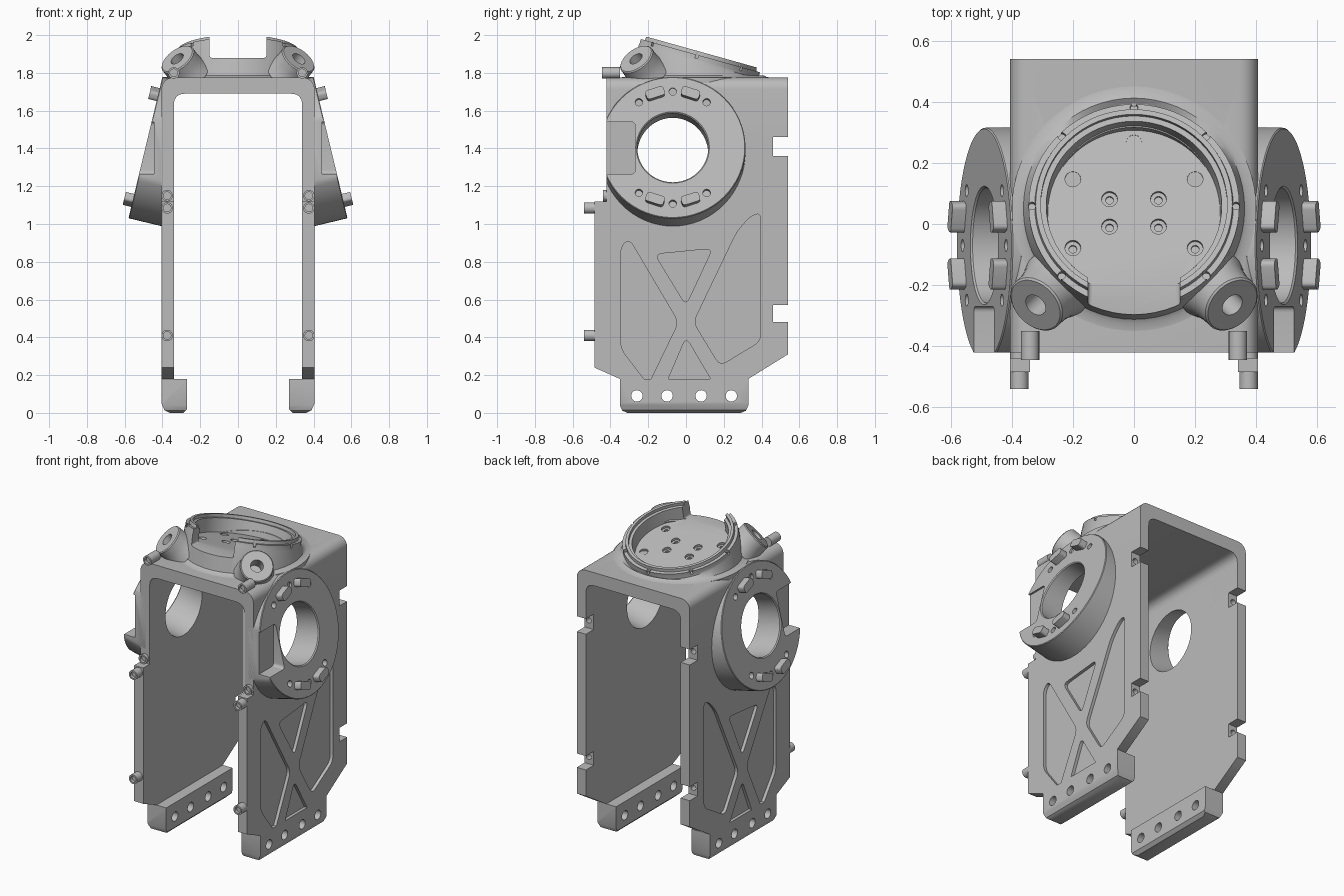
import bpy, bmesh, math
from mathutils import Matrix, Vector

if "Cube" in bpy.data.objects:
    bpy.data.objects.remove(bpy.data.objects["Cube"])

grey = bpy.data.materials.new("plain grey")
grey.use_nodes = True
COLOR = (0.5, 0.5, 0.5, 1)
grey.diffuse_color = COLOR
grey.node_tree.nodes["Principled BSDF"].inputs["Base Color"].default_value = COLOR


# ---- helpers ----
def frame(origin, x_axis, normal):
    z = Vector(normal).normalized()
    x = Vector(x_axis)
    x = (x - z * x.dot(z)).normalized()
    m = Matrix((x, z.cross(x), z)).transposed().to_4x4()
    m.translation = origin
    return m


def rounded(pts, r, seg=4):
    """Replace every corner of a 2D outline with a short curve."""
    pts = [Vector(p) for p in pts]
    out = []
    for i, p in enumerate(pts):
        a, b = pts[i - 1] - p, pts[(i + 1) % len(pts)] - p
        p0 = p + a.normalized() * min(r, 0.45 * a.length)
        p1 = p + b.normalized() * min(r, 0.45 * b.length)
        for k in range(seg + 1):
            t = k / seg
            out.append(p0 * (1 - t) ** 2 + p * 2 * t * (1 - t) + p1 * t * t)
    return out


def prism(pts, lo, hi, m):
    """Extrude a 2D outline along local z."""
    bm = bmesh.new()
    low = [bm.verts.new(m @ Vector((x, y, lo))) for x, y in pts]
    top = [bm.verts.new(m @ Vector((x, y, hi))) for x, y in pts]
    bm.faces.new(low)
    bm.faces.new(top)
    for i in range(len(pts)):
        bm.faces.new((low[i - 1], low[i], top[i], top[i - 1]))
    bmesh.ops.recalc_face_normals(bm, faces=bm.faces)
    return bm


def box(x0, x1, y0, y1):
    return [(x0, y0), (x1, y0), (x1, y1), (x0, y1)]


def loft(rings, n=32):
    """Skin circles given as (radius, height, frame) and cap both ends."""
    bm = bmesh.new()
    loops = []
    for r, h, m in rings:
        loops.append([bm.verts.new(m @ Vector((r * math.cos(math.tau * i / n),
                                               r * math.sin(math.tau * i / n), h)))
                      for i in range(n)])
    for a, b in zip(loops, loops[1:]):
        for i in range(n):
            j = (i + 1) % n
            bm.faces.new((a[i], a[j], b[j], b[i]))
    bm.faces.new(loops[0])
    bm.faces.new(loops[-1])
    bmesh.ops.recalc_face_normals(bm, faces=bm.faces)
    return bm


def lathe(profile, m, n=32):
    return loft([(r, h, m) for r, h in profile], n)


def rod(x, y, r, lo, hi, m, n=24):
    return lathe([(r, lo), (r, hi)], m @ Matrix.Translation((x, y, 0)), n)


def flipped(bm):
    new = bm.copy()
    new.transform(Matrix.Scale(-1, 4, (1, 0, 0)))
    bmesh.ops.reverse_faces(new, faces=new.faces)
    return new


def make(name, bm):
    mesh = bpy.data.meshes.new(name)
    bm.to_mesh(mesh)
    obj = bpy.data.objects.new(name, mesh)
    bpy.context.scene.collection.objects.link(obj)
    mesh.materials.append(grey)
    return obj


def finish(obj, cutters=()):
    """Subtract the cutters, then smooth with sharp edges kept."""
    helpers = [make("cutter", c) for c in cutters]
    for h in helpers:
        h.hide_render = True
        mod = obj.modifiers.new("cut", 'BOOLEAN')
        mod.operation, mod.solver, mod.object = 'DIFFERENCE', 'EXACT', h
    if helpers:
        bpy.context.view_layer.update()
        graph = bpy.context.evaluated_depsgraph_get()
        mesh = bpy.data.meshes.new_from_object(obj.evaluated_get(graph))
        obj.modifiers.clear()
        obj.data = mesh
        for h in helpers:
            bpy.data.objects.remove(h)
    obj.data.shade_smooth()
    obj.data.set_sharp_from_angle(angle=math.radians(32))


def pair(name, bm, cutters=()):
    left = make("left_" + name, bm)
    finish(left, cutters)
    done = bmesh.new()
    done.from_mesh(left.data)
    finish(make("right_" + name, flipped(done)))


SIDE = frame((0, 0, 0), (0, 1, 0), (1, 0, 0))       # local (y, z), depth x
FRONT = frame((0, 0, 0), (1, 0, 0), (0, -1, 0))     # local (x, z), depth -y
TILT = math.radians(13.5)
DISC = frame((0.49, -0.07, 1.405), (0, 1, 0), (math.cos(TILT), 0, math.sin(TILT)))
LEAN = math.radians(15.6)
DISH = frame((0, 0.065, 1.915), (1, 0, 0), (0, math.sin(LEAN), math.cos(LEAN)))

# ---- main channel with rounded top corners, pockets and bores ----
outline = [(-0.42, 1.775), (-0.42, 1.12), (-0.485, 1.12), (-0.485, 0.24), (-0.35, 0.18),
           (0.33, 0.18), (0.54, 0.31), (0.54, 0.48), (0.46, 0.48), (0.46, 0.57),
           (0.54, 0.57), (0.54, 1.36), (0.46, 1.36), (0.46, 1.46), (0.54, 1.46),
           (0.54, 1.775)]
tunnel = prism(rounded(box(-0.34, 0.34, -0.5, 1.69), 0.06), -1, 1, FRONT)
arc = [(0.345 + 0.06 * math.sin(a), 1.715 + 0.06 * math.cos(a))
       for a in [math.pi / 2 * k / 6 for k in range(7)]]
pockets = [
    [(-0.345, 0.88), (-0.3, 0.92), (-0.04, 0.48), (-0.2, 0.15), (-0.345, 0.34)],
    [(0.395, 1.06), (0.34, 1.04), (0.27, 0.96), (0.04, 0.48), (0.18, 0.25), (0.395, 0.38)],
    [(-0.165, 0.84), (0.14, 0.87), (0, 0.57)],
    [(0, 0.4), (0.145, 0.155), (-0.105, 0.155)],
]
cuts = [prism(rounded(p, 0.04), 0.385, 0.45, SIDE) for p in pockets]
cuts.append(prism(arc + [(0.45, 1.715), (0.45, 1.82), (0.345, 1.82)], -1, 1, FRONT))
cuts.append(rod(0, 0, 0.188, -0.35, 0.2, DISC, 48))
for z in (0.525, 1.41):
    cuts.append(rod(0.375, z, 0.018, -0.5, -0.4, FRONT, 12))
well = rod(0, 0, 0.28, -0.108, 0.3, DISH, 64)
finish(make("channel_body", prism(outline, -0.405, 0.405, SIDE)),
       [tunnel, well] + cuts + [flipped(c) for c in cuts])

# ---- feet with bolt holes ----
foot = prism([(0.27, 0.02), (0.29, 0.0), (0.36, 0.0), (0.39, 0.015), (0.405, 0.05),
              (0.405, 0.18), (0.27, 0.18)], -0.33, 0.35, FRONT)
cuts = [rod(y, 0.09, 0.03, 0.2, 0.5, SIDE) for y in (-0.26, -0.1, 0.08, 0.24)]
for end, step in ((-0.35, 0.04), (0.33, -0.04)):
    cuts.append(prism([(end - step, -0.04), (end + step, -0.04), (end + step, 0),
                       (end + step * 0.3, 0.012), (end, 0.04), (end - step, 0.04)],
                      0.2, 0.5, SIDE))
pair("foot", foot, cuts)

# ---- tilted side discs, with a stepped pocket at the front ----
disc = lathe([(0.385, -0.4), (0.385, -0.004), (0.381, 0)], DISC, 64)
cuts = [prism(box(-1, 1, 0, 3), -1, 0.37, SIDE),
        prism(box(-1, 2, 0, 3), 0.42, 2, FRONT),
        lathe([(0.188, -0.6), (0.188, -0.006), (0.2, 0.006)], DISC, 48),
        prism(rounded(box(-0.6, -0.27, 1.265, 1.54), 0.02), 0.445, 0.8, SIDE)]
for a in (54, 90, 126, 234, 270, 306):
    a = math.radians(a)
    cuts.append(rod(0.305 * math.cos(a), 0.305 * math.sin(a), 0.02, -0.03, 0.1, DISC, 16))
pair("side_disc", disc, cuts)
for i, a in enumerate((72, 108, 252, 288)):
    m = DISC @ Matrix.Rotation(math.radians(a - 90), 4, 'Z')
    lug = prism(rounded(box(-0.05, 0.05, 0.278, 0.328), 0.018), -0.02, 0.046, m)
    pair("disc_lug_%d" % (i + 1), lug)

# ---- leaning dish on the top ----
BASE = Matrix.Translation((0, 0.05, 0))
dish = loft([(0.40, 1.70, BASE), (0.40, 1.775, BASE), (0.375, 1.779, BASE),
             (0.362, 1.787, BASE), (0.347, -0.055, DISH),
             (0.345, -0.045, DISH), (0.345, -0.02, DISH), (0.325, -0.02, DISH),
             (0.322, 0, DISH), (0.305, 0, DISH), (0.305, -0.02, DISH),
             (0.287, -0.02, DISH), (0.282, -0.105, DISH)], 64)
cuts = [prism(rounded(box(-0.15, 0.15, 1.88, 2.3), 0.012), 0.16, 0.8, FRONT)]
for x, y in [(0, 0.27), (0.2, 0.15), (-0.2, 0.15), (0.2, -0.075), (-0.2, -0.075),
             (0.08, 0.085), (-0.08, 0.085), (0.08, -0.005), (-0.08, -0.005)]:
    m = DISH @ Matrix.Translation((x, (y - 0.04) / math.cos(LEAN), 0))
    cuts.append(lathe([(0.013, -0.13), (0.013, -0.12), (0.026, -0.12), (0.026, -0.08)], m, 16))
for k in range(-1, 6):
    a = math.radians(45 * k)
    cuts.append(rod(0.334 * math.cos(a), 0.334 * math.sin(a), 0.013, -0.04, 0.05, DISH, 12))
finish(make("top_dish", dish), cuts)

# ---- angled horn sockets ----
HORN = frame((0.322, -0.265, 1.875), (1, 0, 0), (0.52, -0.5, 0.69))
pair("horn_socket", lathe([(0.12, -0.13), (0.106, -0.09), (0.1, -0.05), (0.1, -0.006),
                           (0.094, 0), (0.038, 0), (0.038, -0.1)], HORN, 40))

# ---- front pegs ----
for name, x, z, back, tip in [("lower", 0.375, 0.41, 0.45, 0.54),
                              ("middle", 0.375, 1.085, 0.45, 0.54),
                              ("short", 0.375, 1.15, 0.40, 0.44),
                              ("upper", 0.34, 1.8, 0.35, 0.445)]:
    m = FRONT @ Matrix.Translation((x, z, 0))
    pair(name + "_peg", lathe([(0.03, back), (0.03, tip), (0.02, tip), (0.02, tip - 0.02)], m, 24))
